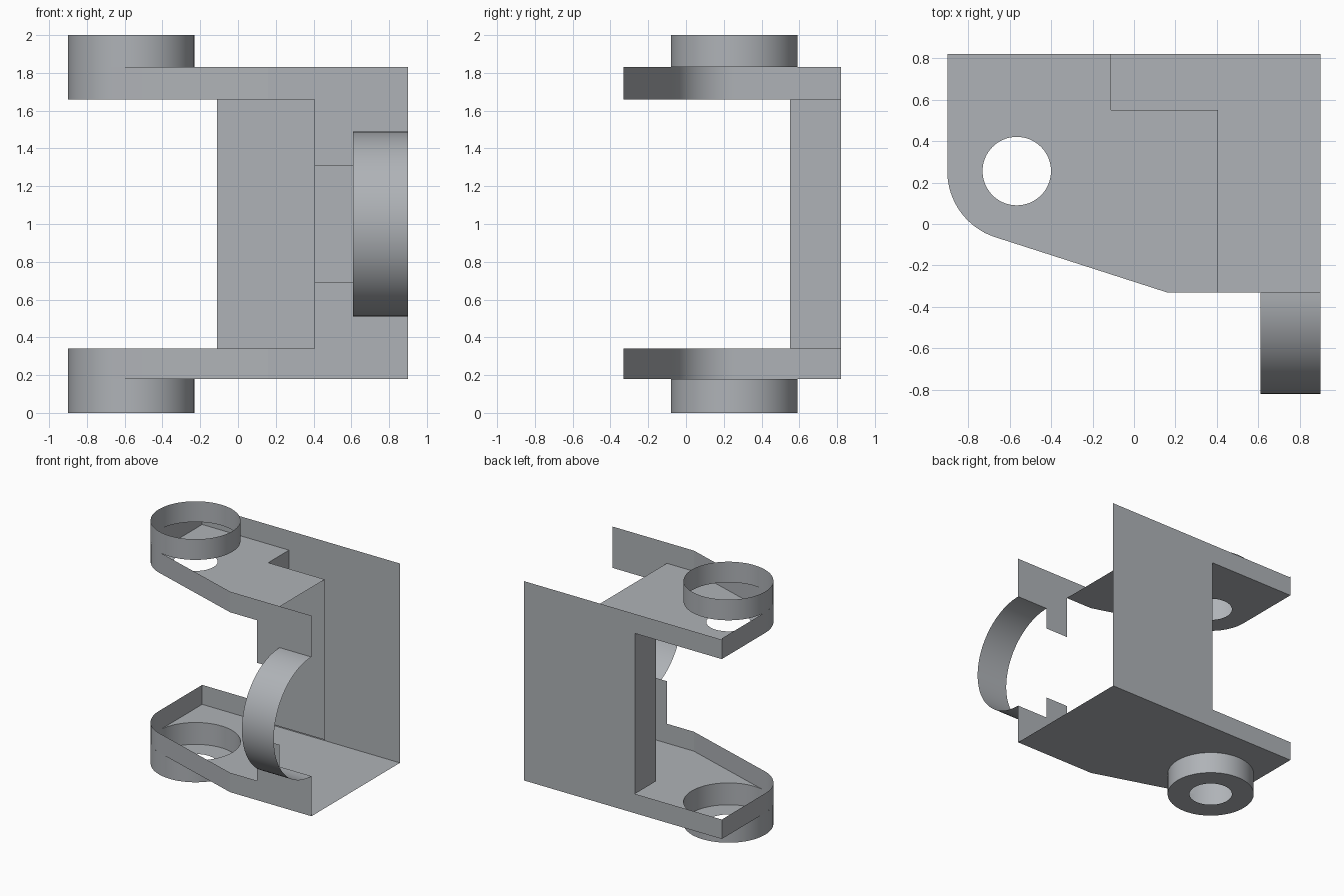
import bpy
import bmesh
from math import acos, atan2, cos, hypot, pi, radians, sin
from mathutils import Vector

if "Cube" in bpy.data.objects:
    bpy.data.objects.remove(bpy.data.objects["Cube"], do_unlink=True)

# Single material
grey = bpy.data.materials.new("plain_grey")
grey.use_nodes = True
COLOR = (0.43, 0.45, 0.475, 1)
grey.diffuse_color = COLOR
grey.node_tree.nodes["Principled BSDF"].inputs["Base Color"].default_value = COLOR

# Shared dimensions
LEFT, RIGHT, FRONT, BACK = -0.9, 0.9, -0.33, 0.82
WEB_LEFT, BLOCK_LEFT, WEB_FRONT, LUG_LEFT = -0.11, 0.405, 0.55, 0.61
LOW, LOW_IN, HIGH_IN, HIGH = 0.18, 0.34, 1.66, 1.83
CX, CY, BOSS_R, HOLE_R = -0.565, 0.255, 0.335, 0.165
LUG_R = 0.49
NOSE = (0.16, FRONT)


def finish(name, bm):
    mesh = bpy.data.meshes.new(name)
    bm.to_mesh(mesh)
    bm.free()
    mesh.materials.append(grey)
    obj = bpy.data.objects.new(name, mesh)
    bpy.context.collection.objects.link(obj)
    return obj


def sheet(name, loops, normal):
    """Flat face from an outline, with optional hole loops."""
    bm = bmesh.new()
    for loop in loops:
        verts = [bm.verts.new(p) for p in loop]
        for a, b in zip(verts, verts[1:] + verts[:1]):
            bm.edges.new((a, b))
    normal = Vector(normal)
    bmesh.ops.triangle_fill(bm, use_beauty=True, edges=bm.edges[:], normal=normal)
    bm.normal_update()
    for face in bm.faces:
        if face.normal.dot(normal) < 0:
            face.normal_flip()
    return finish(name, bm)


def strip(name, path, offset):
    """Wall swept from a path along an offset."""
    bm = bmesh.new()
    rows = [(bm.verts.new(p), bm.verts.new(Vector(p) + Vector(offset))) for p in path]
    for a, b in zip(rows, rows[1:]):
        bm.faces.new((a[0], b[0], b[1], a[1]))
    bmesh.ops.remove_doubles(bm, verts=bm.verts[:], dist=1e-5)
    obj = finish(name, bm)
    bpy.ops.object.select_all(action='DESELECT')
    obj.select_set(True)
    bpy.context.view_layer.objects.active = obj
    bpy.ops.object.shade_smooth_by_angle(angle=radians(30))
    return obj


def arc(radius, start, end, steps):
    angles = [start + (end - start) * i / steps for i in range(steps + 1)]
    return [(CX + radius * cos(a), CY + radius * sin(a)) for a in angles]


def at_z(points, z):
    return [(x, y, z) for x, y in points]


def at_y(points, y):
    return [(x, y, z) for x, z in points]


def mirrored(points):
    """Close a half outline by reflecting it about mid height."""
    return points + [(x, 2 - z) for x, z in reversed(points)]


# Where the sloping edge meets the rounded corner
dx, dy = NOSE[0] - CX, NOSE[1] - CY
tangent = atan2(dy, dx) - acos(BOSS_R / hypot(dx, dy))
corner = arc(BOSS_R, pi, tangent + 2 * pi, 20)
hole = arc(HOLE_R, 0, 2 * pi, 64)[:-1]
boss = arc(BOSS_R, 0, 2 * pi, 80)

# Arm rims and bosses
rim = [(LEFT, BACK)] + corner + [NOSE]
for side, z, boss_z, boss_h in (("lower", LOW, 0, LOW),
                                ("upper", HIGH_IN, HIGH, 2 - HIGH)):
    height = LOW_IN - LOW if side == "lower" else HIGH - HIGH_IN
    strip(side + "_arm_rim", at_z(rim, z), (0, 0, height))
    strip(side + "_boss_wall", at_z(boss, boss_z), (0, 0, boss_h))

# Undersides of the arms and of the lower boss
DOWN = (0, 0, -1)
around_boss = arc(BOSS_R, pi, tangent, 64)
sheet("lower_arm_underside",
      [at_z([(LEFT, BACK)] + around_boss + [NOSE, (RIGHT, FRONT), (RIGHT, BACK)], LOW)],
      DOWN)
sheet("lower_boss_ring", [at_z(boss[:-1], 0), at_z(hole, 0)], DOWN)
inner_step = [(BLOCK_LEFT, FRONT), (BLOCK_LEFT, WEB_FRONT),
              (WEB_LEFT, WEB_FRONT), (WEB_LEFT, BACK)]
sheet("upper_arm_underside", [at_z(rim + inner_step, HIGH_IN), at_z(hole, HIGH_IN)], DOWN)

# Back plate, with the gap between the arms
back_half = [(RIGHT, LOW), (LEFT, LOW), (LEFT, LOW_IN), (WEB_LEFT, LOW_IN)]
sheet("back_plate", [at_y(mirrored(back_half), BACK)], (0, 1, 0))

# Front plates, notched around the lug
front_half = [(NOSE[0], LOW), (RIGHT, LOW), (RIGHT, 1 - LUG_R), (LUG_LEFT, 1 - LUG_R),
              (LUG_LEFT, 0.69), (BLOCK_LEFT, 0.69), (BLOCK_LEFT, LOW_IN), (NOSE[0], LOW_IN)]
sheet("lower_front_plate", [at_y(front_half, FRONT)], (0, -1, 0))
sheet("upper_front_plate",
      [at_y([(x, 2 - z if z != LOW else HIGH) for x, z in front_half], FRONT)], (0, -1, 0))

# Web joining the arms
web = [(WEB_LEFT, BACK), (WEB_LEFT, WEB_FRONT), (BLOCK_LEFT, WEB_FRONT)]
strip("web", at_z(web, LOW_IN), (0, 0, HIGH_IN - LOW_IN))

# Half-round lug
lug = [(LUG_LEFT, FRONT - LUG_R * sin(pi * i / 48), 1 + LUG_R * cos(pi * i / 48))
       for i in range(49)]
strip("round_lug", lug, (RIGHT - LUG_LEFT, 0, 0))
